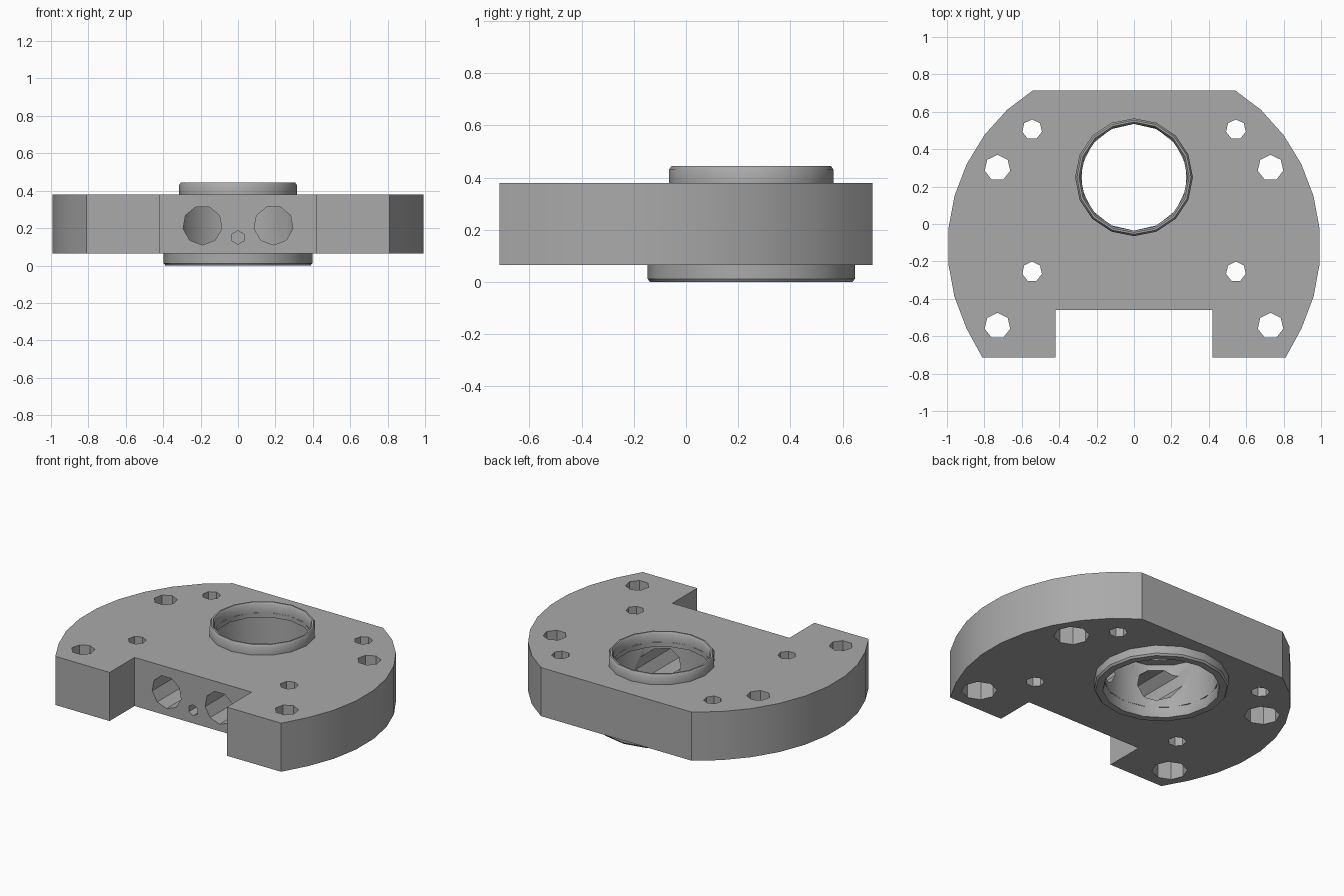
import bpy, bmesh, math
from mathutils import Matrix, Vector

if "Cube" in bpy.data.objects:
    bpy.data.objects.remove(bpy.data.objects["Cube"], do_unlink=True)

metal = bpy.data.materials.new("plain grey metal")
metal.use_nodes = True
GREY = (0.4, 0.4, 0.4, 1)
metal.diffuse_color = GREY
metal.node_tree.nodes["Principled BSDF"].inputs["Base Color"].default_value = GREY

Z0, Z1 = 0.065, 0.38        # plate bottom and top
BORE = Vector((0, 0.25, 0))  # bore axis


def make(name, bm):
    bmesh.ops.recalc_face_normals(bm, faces=bm.faces)
    me = bpy.data.meshes.new(name)
    bm.to_mesh(me)
    bm.free()
    me.materials.append(metal)
    ob = bpy.data.objects.new(name, me)
    bpy.context.collection.objects.link(ob)
    return ob


def prism(name, outline, z0, z1):
    bm = bmesh.new()
    face = bm.faces.new([bm.verts.new((x, y, z0)) for x, y in outline])
    top = bmesh.ops.extrude_face_region(bm, geom=[face])["geom"]
    verts = [v for v in top if isinstance(v, bmesh.types.BMVert)]
    bmesh.ops.translate(bm, verts=verts, vec=(0, 0, z1 - z0))
    return make(name, bm)


def ring(name, profile, sides):
    """Turn a closed (radius, z) profile around the bore axis."""
    bm = bmesh.new()
    loops = []
    for i in range(sides):
        a = math.tau * i / sides
        loops.append([bm.verts.new((r * math.cos(a), BORE.y + r * math.sin(a), z))
                      for r, z in profile])
    n = len(profile)
    for i in range(sides):
        p, q = loops[i], loops[(i + 1) % sides]
        for j in range(n):
            k = (j + 1) % n
            bm.faces.new((p[j], p[k], q[k], q[j]))
    return make(name, bm)


def drill(target, centre, radius, length, sides, along_y=False):
    """Cut a faceted hole that starts at centre and runs up or back."""
    bm = bmesh.new()
    bmesh.ops.create_cone(bm, cap_ends=True, segments=sides, radius1=radius,
                          radius2=radius, depth=length,
                          matrix=Matrix.Translation((0, 0, length / 2)))
    if along_y:
        bm.transform(Matrix.Rotation(-math.pi / 2, 4, 'X'))
    bm.transform(Matrix.Translation(centre))
    cutter = make("cutter", bm)
    cutter.hide_render = True
    mod = target.modifiers.new("hole", 'BOOLEAN')
    mod.operation = 'DIFFERENCE'
    mod.solver = 'EXACT'
    mod.object = cutter
    bpy.context.view_layer.objects.active = target
    bpy.ops.object.modifier_apply(modifier=mod.name)
    bpy.data.objects.remove(cutter, do_unlink=True)


# Plate: rounded sides, flat back, square notch in the front
arc = []
for i in range(10):
    a = math.radians(-36.5 + 94 * i / 9)
    arc.append((0.997 * math.cos(a), -0.12 + 0.997 * math.sin(a)))
arc[0] = (0.81, -0.715)
arc[-1] = (0.54, 0.715)
half = [(0.42, -0.46), (0.42, -0.715)] + arc
plate = prism("plate", half + [(-x, y) for x, y in reversed(half)], Z0, Z1)

# Stepped bore through the plate
drill(plate, BORE, 0.285, 1, 14)
drill(plate, BORE, 0.34, 0.35, 14)

# Bolt holes with wide recesses below, and plain dowel holes
for s in (-1, 1):
    for y in (0.30, -0.545):
        drill(plate, (s * 0.73, y, 0), 0.07, 1, 7)
        drill(plate, (s * 0.73, y, 0), 0.105, 0.23, 8)
    for y in (0.505, -0.255):
        drill(plate, (s * 0.545, y, 0), 0.054, 1, 7)
    # Side ports from the notch into the bore
    drill(plate, (s * 0.19, -0.6, 0.215), 0.105, 0.8, 9, True)
drill(plate, (0, -0.6, 0.15), 0.036, 0.3, 6, True)

# Raised collar above and wider flange below
upper = ring("upper_collar", [(0.315, Z1), (0.315, 0.43), (0.305, 0.445),
                              (0.295, 0.445), (0.285, 0.43), (0.285, Z1)], 16)
lower = ring("lower_flange", [(0.397, Z0), (0.397, 0.012), (0.388, 0),
                              (0.345, 0), (0.34, 0.012), (0.34, Z0)], 16)

for ob in (plate, upper, lower):
    bpy.ops.object.select_all(action='DESELECT')
    ob.select_set(True)
    bpy.context.view_layer.objects.active = ob
    bpy.ops.object.shade_smooth_by_angle(angle=math.radians(35))
